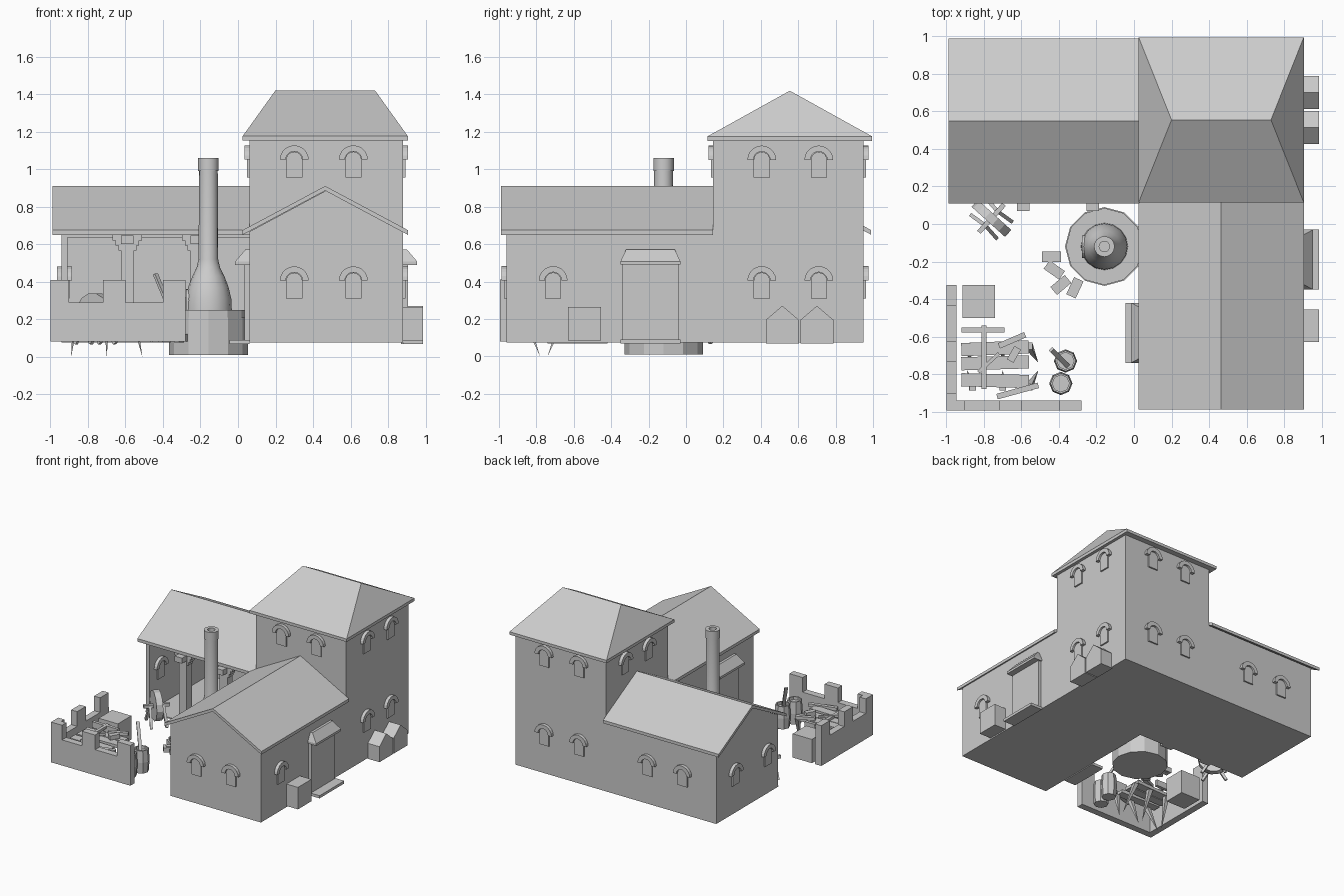
import bpy, bmesh
from math import sin, cos, pi, radians
from mathutils import Vector, Matrix

cube = bpy.data.objects.get("Cube")
if cube:
    bpy.data.objects.remove(cube, do_unlink=True)

GREY = (0.6, 0.6, 0.6, 1)
mat = bpy.data.materials.new("plain grey")
mat.use_nodes = True
mat.diffuse_color = GREY
mat.node_tree.nodes["Principled BSDF"].inputs["Base Color"].default_value = GREY


def finish(name, bm, smooth=False):
    bmesh.ops.recalc_face_normals(bm, faces=bm.faces)
    me = bpy.data.meshes.new(name)
    bm.to_mesh(me)
    bm.free()
    me.materials.append(mat)
    ob = bpy.data.objects.new(name, me)
    bpy.context.collection.objects.link(ob)
    if smooth:
        bpy.ops.object.select_all(action='DESELECT')
        ob.select_set(True)
        bpy.context.view_layer.objects.active = ob
        bpy.ops.object.shade_smooth_by_angle(angle=radians(35))
    return ob


def hull(name, pts):
    bm = bmesh.new()
    for p in pts:
        bm.verts.new(p)
    bmesh.ops.convex_hull(bm, input=bm.verts)
    bmesh.ops.dissolve_limit(bm, angle_limit=0.01, verts=bm.verts, edges=bm.edges)
    return finish(name, bm)


def box(name, x0, x1, y0, y1, z0, z1):
    return hull(name, [(x, y, z) for x in (x0, x1) for y in (y0, y1) for z in (z0, z1)])


def prism(name, pts, origin, angle, depth):
    """Upright profile (across, up) pushed outward; angle 0 faces -y, 90 faces +x."""
    a = radians(angle)
    across, out = Vector((cos(a), sin(a), 0)), Vector((sin(a), -cos(a), 0))
    bm = bmesh.new()
    rings = [[bm.verts.new(Vector(origin) + across * u + Vector((0, 0, v)) + out * d)
              for u, v in pts] for d in (0, depth)]
    for r in rings:
        bm.faces.new(r)
    for i in range(len(pts)):
        j = (i + 1) % len(pts)
        bm.faces.new((rings[0][i], rings[0][j], rings[1][j], rings[1][i]))
    return finish(name, bm)


def lathe(name, profile, centre, segs, smooth=False):
    bm = bmesh.new()
    vs = [bm.verts.new((r, 0, z)) for r, z in profile]
    es = [bm.edges.new(p) for p in zip(vs, vs[1:])]
    bmesh.ops.spin(bm, geom=vs + es, axis=(0, 0, 1), cent=(0, 0, 0), angle=2 * pi, steps=segs)
    bmesh.ops.remove_doubles(bm, verts=bm.verts, dist=0.0005)
    bmesh.ops.translate(bm, verts=bm.verts, vec=centre)
    return finish(name, bm, smooth)


def beam(name, p0, p1, w, h):
    p0, p1 = Vector(p0), Vector(p1)
    d = p1 - p0
    bm = bmesh.new()
    bmesh.ops.create_cube(bm, size=1, matrix=Matrix.Translation((p0 + p1) / 2)
                          @ d.to_track_quat('X', 'Z').to_matrix().to_4x4()
                          @ Matrix.Diagonal((d.length, w, h, 1)))
    return finish(name, bm)


def arc(r, n=10):
    return [(r * cos(pi * i / n), r * sin(pi * i / n)) for i in range(n + 1)]


def window(x, y, z, angle):
    """Arched pane with a half-round hood; z is the spring line of the arch."""
    prism("window_pane", [(-0.043, -0.095), (0.043, -0.095)] + arc(0.043), (x, y, z), angle, 0.012)
    prism("window_hood", arc(0.077) + arc(0.045)[::-1], (x, y, z), angle, 0.026)


def chevron(mid, half, eave=0.675, top=0.91, t=0.025):
    return [(mid - half, eave), (mid, top), (mid + half, eave),
            (mid + half, eave - t), (mid, top - t), (mid - half, eave - t)]


def gable(mid, half, wall=0.666, top=0.886, base=0.075):
    return [(mid - half, base), (mid + half, base), (mid + half, wall), (mid, top), (mid - half, wall)]


# Corner tower with hipped roof
box("tower_walls", 0.06, 0.88, 0.145, 0.95, 0.075, 1.16)
box("tower_eaves", 0.025, 0.905, 0.115, 0.995, 1.152, 1.176)
hull("tower_roof", [(x, y, 1.176) for x in (0.025, 0.905) for y in (0.115, 0.995)]
     + [(0.2, 0.555, 1.42), (0.73, 0.555, 1.42)])

# Front wing
prism("front_wing_walls", gable(0.47, 0.41), (0, 0.15, 0), 0, 1.11)
prism("front_wing_roof", chevron(0.465, 0.44), (0, 0.145, 0), 0, 1.135)

# Left wing, open along its front
box("left_wing_floor", -0.94, 0.06, 0.145, 0.95, 0.075, 0.085)
box("left_wing_back_wall", -0.94, 0.06, 0.92, 0.95, 0.075, 0.668)
prism("left_wing_end_wall", gable(0.55, 0.4), (-0.94, 0, 0), 90, 0.03)
prism("left_wing_roof", chevron(0.55, 0.44), (-0.99, 0, 0), 90, 1.05)
box("porch_beam", -0.94, 0.06, 0.15, 0.18, 0.635, 0.66)
for x in (-0.59, -0.22):
    box("porch_column", x - 0.035, x + 0.035, 0.125, 0.195, 0.08, 0.645)
    box("column_base", x - 0.05, x + 0.05, 0.11, 0.21, 0.08, 0.13)
    for k, w in enumerate((0.048, 0.062, 0.078)):
        z = 0.565 + 0.027 * k
        box("column_bracket", x - w, x + w, 0.13, 0.19, z, z + 0.03)
    box("column_front_bracket", x - 0.033, x + 0.033, 0.07, 0.13, 0.6, 0.645)

# Windows
for x in (0.3, 0.615):
    window(x, -0.96, 0.405, 0)
    window(x, 0.145, 1.05, 0)
    for z in (0.405, 1.05):
        window(x, 0.95, z, 180)
for y in (0.405, 0.71):
    window(0.06, y, 1.05, -90)
    for z in (0.405, 1.05):
        window(0.88, y, z, 90)
for x in (-0.32, -0.64):
    window(x, 0.95, 0.405, 180)
for y in (0.29, 0.71):
    window(-0.94, y, 0.405, -90)
    window(-0.91, y, 0.405, 90)
window(0.88, -0.71, 0.405, 90)

# Side doors, each with a step and a hipped canopy
for wall, s, y in ((0.88, 1, -0.19), (0.06, -1, -0.58)):
    box("door", wall, wall + s * 0.025, y - 0.15, y + 0.15, 0.08, 0.5)
    box("door_step", wall, wall + s * 0.105, y - 0.16, y + 0.16, 0.068, 0.09)
    out = wall + s * 0.075
    box("canopy_edge", wall, out, y - 0.16, y + 0.16, 0.49, 0.508)
    hull("canopy_top", [(x, y + t, 0.508) for x in (wall, out) for t in (-0.16, 0.16)]
         + [(x, y + t, 0.572) for x in (wall, wall + s * 0.02) for t in (-0.13, 0.13)])

# Lean-to bins on the tower side and a crate by the door
for y in (0.515, 0.7):
    prism("gabled_bin", gable(y, 0.088, 0.195, 0.27, 0.068), (0.87, 0, 0), 90, 0.115)
box("side_crate", 0.88, 0.985, -0.63, -0.455, 0.085, 0.265)

# Furnace: drum base, bottle body and chimney
fx, fy = -0.158, -0.12
lathe("furnace_base", [(0, 0.01), (0.21, 0.01), (0.21, 0.21), (0, 0.21)], (fx, fy, 0), 12)
lathe("furnace_rim", [(0, 0.205), (0.205, 0.205), (0.205, 0.25), (0, 0.25)], (fx, fy, 0), 12)
lathe("furnace_body", [(0.125, 0.25), (0.122, 0.31), (0.108, 0.37), (0.085, 0.43),
                       (0.063, 0.475), (0.052, 0.52), (0.05, 0.99), (0.055, 0.99),
                       (0.055, 1.06), (0.028, 1.06), (0.028, 0.95), (0, 0.95)],
      (fx, fy, 0), 16, True)
prism("furnace_mouth", [(-0.06, 0), (0.06, 0)] + [(u, v + 0.05) for u, v in arc(0.06)],
      (fx - 0.09, fy, 0.25), -90, 0.03)

# Yard walls with raised posts
box("yard_front_wall", -1, -0.28, -0.995, -0.94, 0.08, 0.29)
box("yard_side_wall", -1, -0.945, -0.995, -0.325, 0.08, 0.29)
for a, b in ((0, 0.1), (0.28, 0.4), (0.6, 0.72)):
    box("front_wall_post", -1 + a, -1 + b, -0.995, -0.94, 0.28, 0.41)
    box("side_wall_post", -1, -0.945, -0.995 + a * 0.93, -0.995 + b * 0.93, 0.28, 0.41)
box("yard_chest", -0.915, -0.74, -0.5, -0.325, 0.08, 0.275)

# Work benches on splayed pointed legs, with loose tools
for y0, y1 in ((-0.67, -0.655), (-0.745, -0.735), (-0.83, -0.84)):
    beam("bench_plank", (-0.92, y0, 0.24), (-0.56, y1, 0.24), 0.07, 0.025)
beam("back_rail", (-0.92, -0.565, 0.25), (-0.69, -0.565, 0.25), 0.025, 0.05)
for x, lean in ((-0.86, -0.03), (-0.7, 0.0), (-0.56, 0.05)):
    for y, s in ((-0.67, 1), (-0.85, -1)):
        tip = (x + lean, y - s * 0.07, 0.0)
        hull("bench_leg", [tip] + [(x + i * 0.018, y + s * 0.02 + j * 0.018, 0.23)
                                   for i in (-1, 1) for j in (-1, 1)])
beam("cross_bar", (-0.8, -0.54, 0.265), (-0.8, -0.88, 0.265), 0.025, 0.02)
beam("long_tool", (-0.72, -0.65, 0.27), (-0.58, -0.59, 0.27), 0.03, 0.025)
beam("short_tool", (-0.73, -0.92, 0.25), (-0.51, -0.86, 0.25), 0.03, 0.025)
beam("hammer_handle", (-0.83, -0.79, 0.27), (-0.72, -0.69, 0.27), 0.018, 0.018)
beam("hammer_head", (-0.66, -0.73, 0.275), (-0.62, -0.66, 0.275), 0.04, 0.035)

# Barrels holding tools
for x, y in ((-0.365, -0.73), (-0.39, -0.85)):
    lathe("barrel", [(0, 0.08), (0.055, 0.08), (0.062, 0.17), (0.055, 0.265),
                     (0.045, 0.265), (0.045, 0.24), (0, 0.24)], (x, y, 0), 8)
beam("barrel_tool", (-0.34, -0.77, 0.2), (-0.44, -0.67, 0.44), 0.025, 0.015)

# Grinding wheel on a stand
wheel = lathe("grinding_wheel", [(0, -0.025), (0.12, -0.025), (0.12, 0.025), (0, 0.025)],
              (0, 0, 0), 14)
wheel.matrix_world = (Matrix.Translation((-0.76, 0.03, 0.22))
                      @ Matrix.Rotation(radians(-42), 4, 'Z') @ Matrix.Rotation(pi / 2, 4, 'X'))
axle, rim = Vector((0.67, 0.74, 0)), Vector((0.74, -0.67, 0))
hub = Vector((-0.76, 0.03, 0.22))
beam("wheel_axle", hub - axle * 0.1, hub + axle * 0.1, 0.025, 0.025)
for s in (-1, 1):
    for t in (-1, 1):
        beam("wheel_stand_leg", hub + axle * 0.05 * s,
             hub + axle * 0.06 * s + rim * 0.09 * t - Vector((0, 0, 0.15)), 0.02, 0.02)

# Ingot moulds on the ground
for x, y, turn in ((-0.44, -0.175, 0), (-0.425, -0.245, -35), (-0.39, -0.325, 40), (-0.315, -0.34, 65)):
    d = Vector((cos(radians(turn)), sin(radians(turn)), 0)) * 0.05
    c = Vector((x, y, 0.1))
    beam("ingot_mould", c - d, c + d, 0.055, 0.04)
    beam("ingot", c - d * 0.6, c + d * 0.6, 0.03, 0.05)
